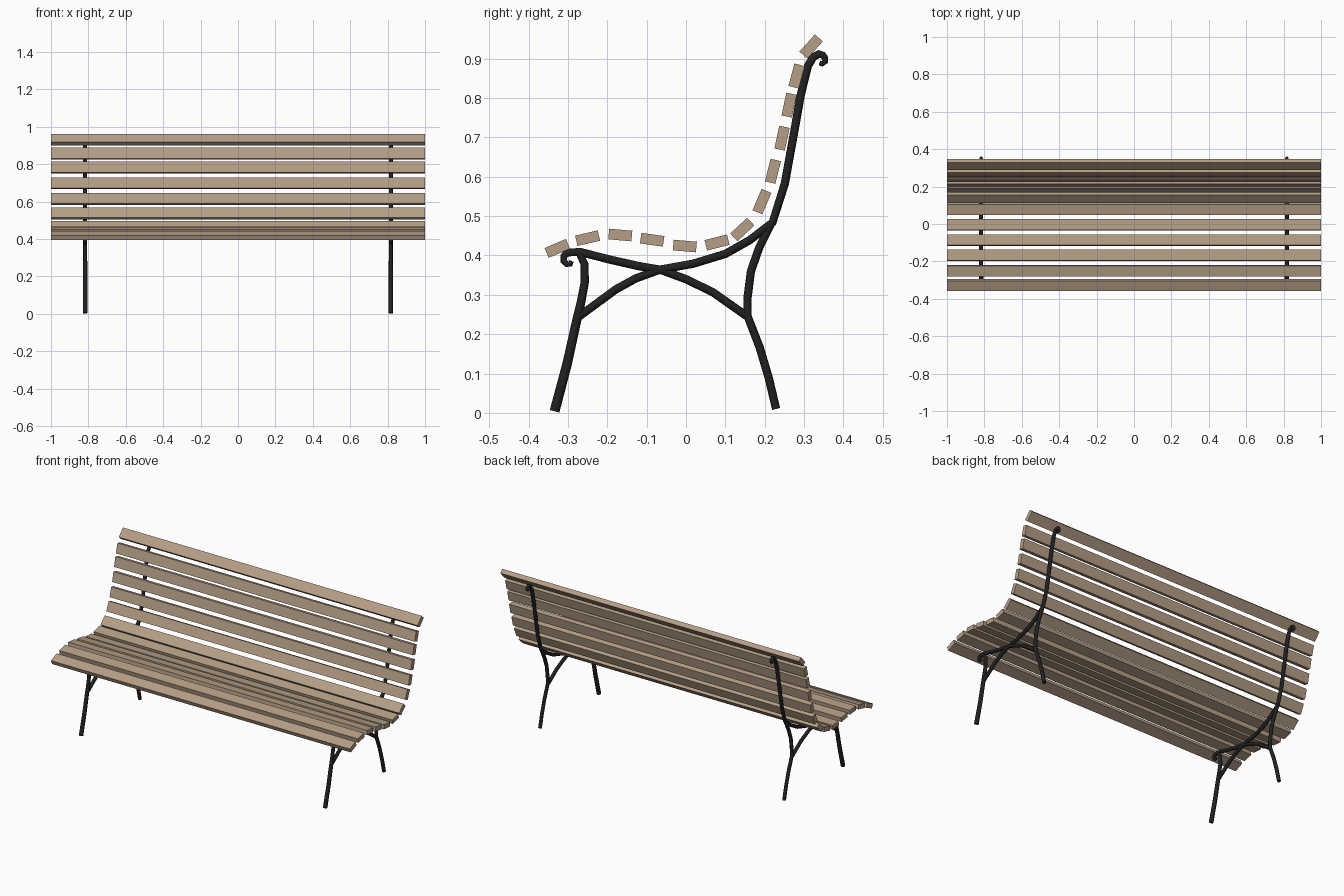
import bpy, math

if "Cube" in bpy.data.objects:
    bpy.data.objects.remove(bpy.data.objects["Cube"])

def material(name, col):
    m = bpy.data.materials.new(name)
    m.diffuse_color = (*col, 1)
    m.use_nodes = True
    m.node_tree.nodes["Principled BSDF"].inputs["Base Color"].default_value = m.diffuse_color
    return m

wood = material("weathered wood", (0.46, 0.345, 0.24))
iron = material("black iron", (0.015, 0.015, 0.016))

# Slats: y, z, tilt in degrees
slats = [(-.327, .418, 23), (-.25, .444, 13), (-.167, .452, -5), (-.086, .44, -8),
         (-.003, .424, -5), (.079, .433, 14), (.143, .466, 43), (.193, .537, 67),
         (.221, .614, 76), (.244, .698, 78), (.262, .782, 78), (.281, .856, 75),
         (.318, .931, 48)]
for i, (y, z, a) in enumerate(slats):
    bpy.ops.mesh.primitive_cube_add(size=1, location=(0, y, z),
                                    rotation=(math.radians(a), 0, 0))
    ob = bpy.context.object
    ob.name = ("seat_slat_" if i < 7 else "back_slat_") + str(i + 1)
    ob.scale = (2, 0.059, 0.027)
    ob.data.materials.append(wood)

# Iron frame: side profile paths as (y, z)
paths = {
    "back_support": [(.339, .889), (.346, .887), (.354, .893), (.353, .902), (.348, .909),
                     (.338, .912), (.324, .905), (.31, .882), (.292, .81), (.276, .72),
                     (.251, .582), (.22, .484), (.162, .439), (.10, .404), (.018, .379),
                     (-.066, .364), (-.127, .342), (-.178, .314), (-.272, .245)],
    "seat_support": [(-.291, .386), (-.294, .378), (-.303, .378), (-.311, .386), (-.311, .398),
                     (-.302, .407), (-.27, .409), (-.187, .388), (-.12, .373), (-.066, .364),
                     (.002, .339), (.069, .306), (.153, .247)],
    "front_leg": [(-.272, .409), (-.258, .378), (-.257, .333), (-.267, .28), (-.277, .238),
                  (-.302, .125), (-.334, .004)],
    "back_leg": [(.217, .482), (.186, .42), (.165, .36), (.156, .29), (.156, .247),
                 (.187, .167), (.21, .09), (.229, .01)],
}

def bar(name, pts, x):
    cu = bpy.data.curves.new(name, 'CURVE')
    cu.dimensions = '3D'
    cu.bevel_depth = 0.0105
    cu.bevel_resolution = 2
    cu.use_fill_caps = True
    sp = cu.splines.new('POLY')
    sp.points.add(len(pts) - 1)
    for i, (y, z) in enumerate(pts):
        sp.points[i].co = (x, y, z, 1)
        # scroll ends are thinner, the front foot thicker
        if name.endswith("support") or "support" in name:
            sp.points[i].radius = min(1, 0.6 + 0.07 * i)
        elif "front_leg" in name:
            sp.points[i].radius = 0.9 + 0.05 * i
    tmp = bpy.data.objects.new(name + "_path", cu)
    bpy.context.collection.objects.link(tmp)
    bpy.context.view_layer.update()
    me = bpy.data.meshes.new_from_object(tmp)
    bpy.data.objects.remove(tmp)
    me.materials.clear()
    me.materials.append(iron)
    ob = bpy.data.objects.new(name, me)
    bpy.context.collection.objects.link(ob)

for side, x in (("left", -.817), ("right", .817)):
    for name, pts in paths.items():
        bar(name + "_" + side, pts, x)
